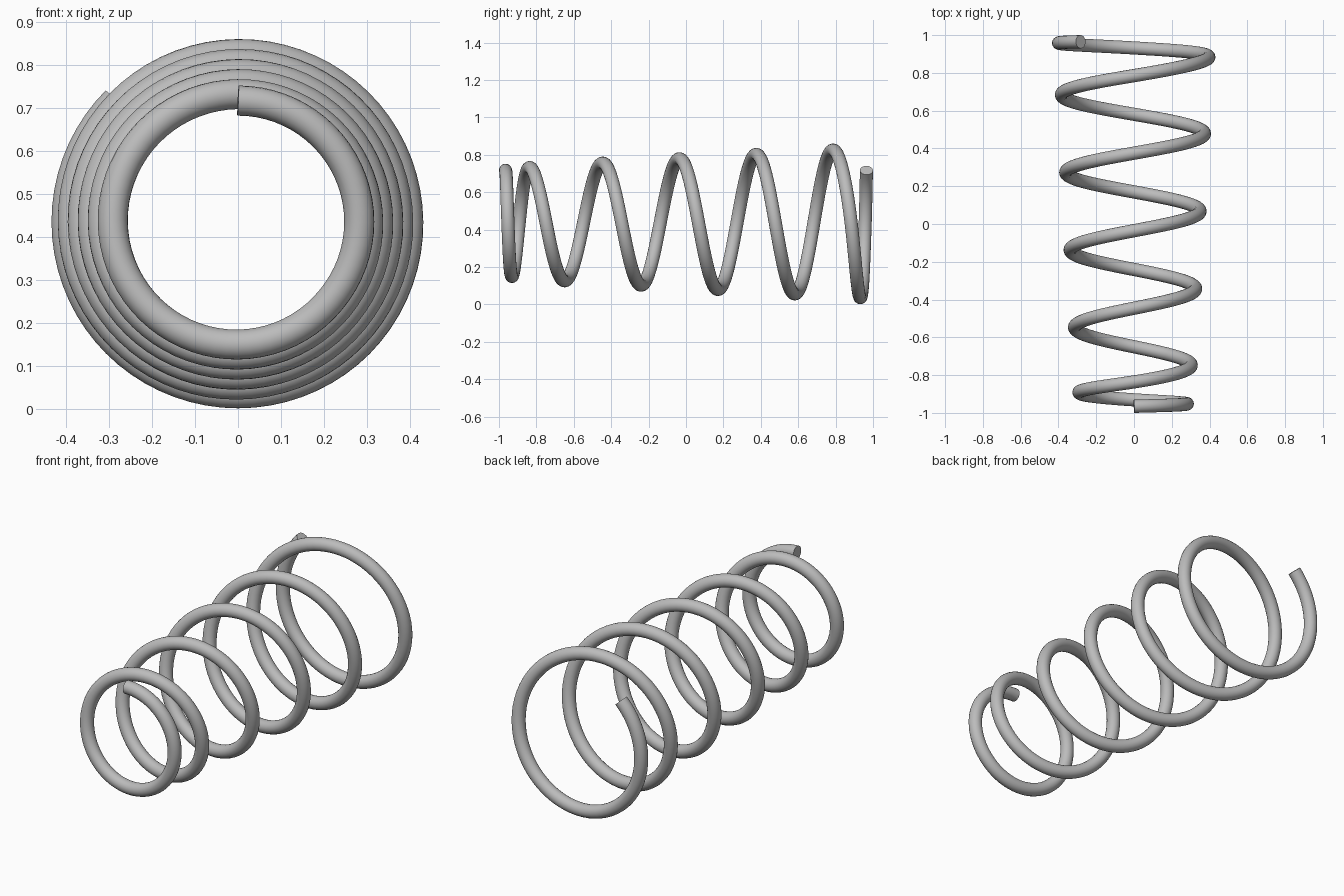
import bpy
import math

cube = bpy.data.objects.get("Cube")
if cube:
    bpy.data.objects.remove(cube, do_unlink=True)

TURNS = 5.875
STEPS = 72          # points per turn
WIRE = 0.035        # wire radius
CENTRE_Z = 0.435

# Steel material
steel = bpy.data.materials.new("steel grey")
steel.use_nodes = True
colour = (0.5, 0.5, 0.5, 1)
steel.diffuse_color = colour
steel.node_tree.nodes["Principled BSDF"].inputs["Base Color"].default_value = colour

# Advance along the axis: closed-up end turns, even pitch between them
KEYS = [(0, -.965), (.25, -.952), (.5, -.931), (.75, -.892), (1, -.836),
        (1.25, -.748), (1.5, -.65), (1.75, -.548), (2, -.446), (3, -.0355),
        (4, .375), (5, .7855), (5.25, .883), (5.5, .932), (5.75, .958),
        (TURNS, .965)]


def slope(i):
    a, b = KEYS[max(i - 1, 0)], KEYS[min(i + 1, len(KEYS) - 1)]
    return (b[1] - a[1]) / (b[0] - a[0])


def advance(t):
    """Smooth cubic interpolation through the keys."""
    i = max(k for k in range(len(KEYS) - 1) if KEYS[k][0] <= t)
    (t0, y0), (t1, y1) = KEYS[i], KEYS[i + 1]
    h = t1 - t0
    u = (t - t0) / h
    return (y0 * (1 + 2 * u) * (1 - u) ** 2 + y1 * u * u * (3 - 2 * u)
            + h * slope(i) * u * (1 - u) ** 2 - h * slope(i + 1) * u * u * (1 - u))


def radius(t):
    """Coil widens steadily towards the back, constant at both ends."""
    return min(max(0.297 + 0.0233 * (t - 1), 0.282), 0.399)


# Coil centre line, starting at the top and turning towards +x
curve = bpy.data.curves.new("coil_spring", 'CURVE')
curve.dimensions = '3D'
curve.bevel_depth = WIRE
curve.bevel_resolution = 8
curve.use_fill_caps = True
count = int(TURNS * STEPS)
spline = curve.splines.new('POLY')
spline.points.add(count)
for n, point in enumerate(spline.points):
    t = TURNS * n / count
    a = 2 * math.pi * t
    r = radius(t)
    point.co = (r * math.sin(a), advance(t), CENTRE_Z + r * math.cos(a), 1)
curve.materials.append(steel)

spring = bpy.data.objects.new("coil_spring", curve)
bpy.context.collection.objects.link(spring)

# Turn into a mesh with smooth wire and sharp cut ends
bpy.ops.object.select_all(action='DESELECT')
spring.select_set(True)
bpy.context.view_layer.objects.active = spring
bpy.ops.object.convert(target='MESH')
bpy.ops.object.shade_smooth_by_angle(angle=math.radians(40))
